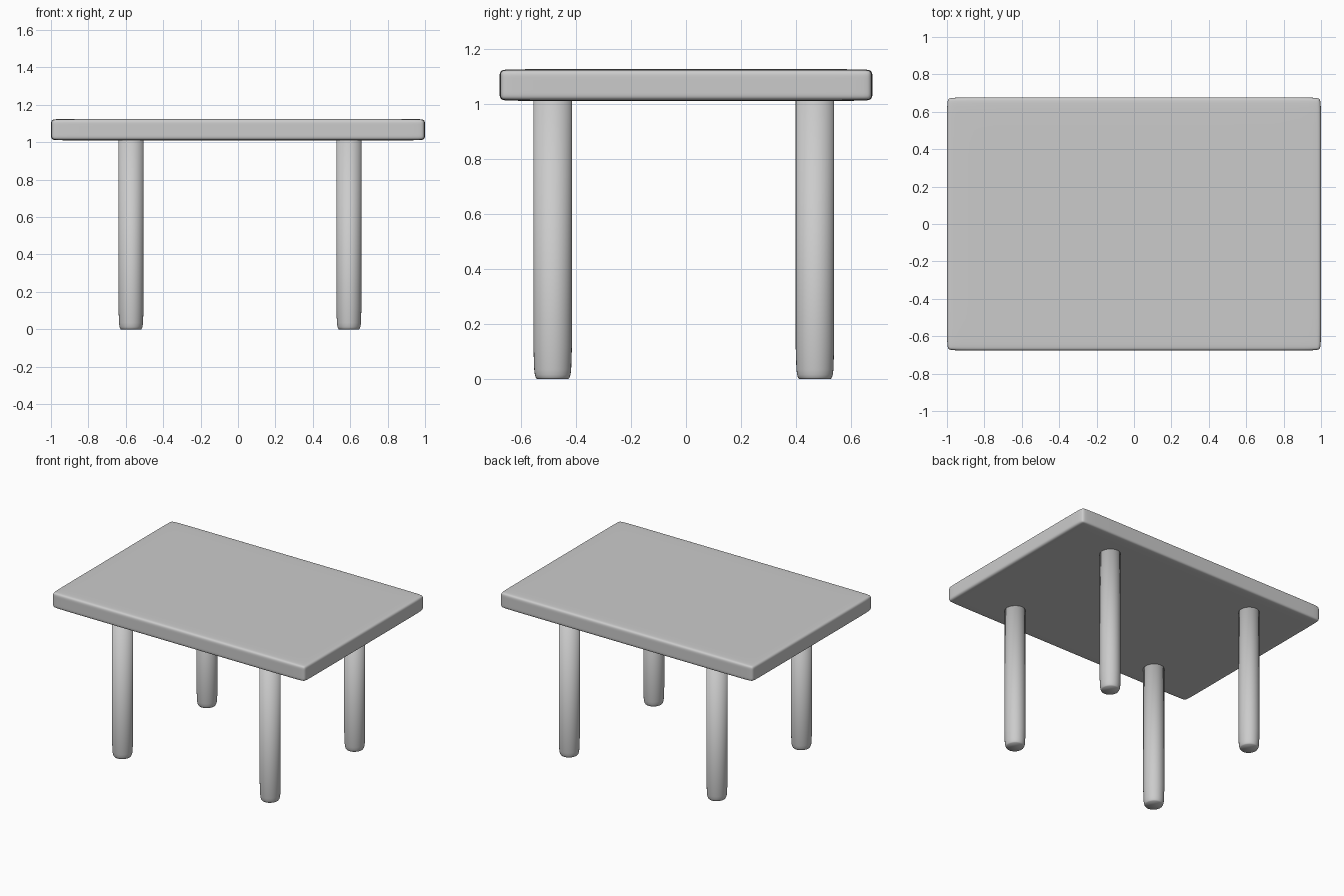
import bpy, bmesh
from math import cos, sin, pi

if "Cube" in bpy.data.objects:
    bpy.data.objects.remove(bpy.data.objects["Cube"])


def finish(name, bm, location=(0, 0, 0)):
    bmesh.ops.recalc_face_normals(bm, faces=bm.faces[:])
    mesh = bpy.data.meshes.new(name)
    bm.to_mesh(mesh)
    bm.free()
    mesh.shade_smooth()
    obj = bpy.data.objects.new(name, mesh)
    obj.location = location
    bpy.context.collection.objects.link(obj)
    return obj


def soft_box(name, half, inset, location):
    """Box with support loops near every edge, softened by subdivision."""
    bm = bmesh.new()
    bmesh.ops.create_cube(bm, size=2)
    bmesh.ops.scale(bm, vec=half, verts=bm.verts[:])
    for axis in range(3):
        for side in (-1, 1):
            co, no = [0, 0, 0], [0, 0, 0]
            co[axis] = side * (half[axis] - inset[axis])
            no[axis] = 1
            geom = bm.verts[:] + bm.edges[:] + bm.faces[:]
            bmesh.ops.bisect_plane(bm, geom=geom, plane_co=co, plane_no=no)
    obj = finish(name, bm, location)
    sub = obj.modifiers.new("soften", 'SUBSURF')
    sub.levels = sub.render_levels = 3
    return obj


def leg(name, x, y, sides=32):
    """Slightly oval round post with a softened foot."""
    profile = [(0.0, 0.82), (0.006, 0.88), (0.016, 0.925), (0.035, 0.96),
               (0.12, 1.0), (1.03, 1.0)]
    bm = bmesh.new()
    rings = [[bm.verts.new((0.067 * r * cos(2 * pi * i / sides),
                            0.070 * r * sin(2 * pi * i / sides), z))
              for i in range(sides)] for z, r in profile]
    for a, b in zip(rings, rings[1:]):
        for i in range(sides):
            j = (i + 1) % sides
            bm.faces.new((a[i], a[j], b[j], b[i]))
    bm.faces.new(rings[0])
    bm.faces.new(rings[-1])
    return finish(name, bm, (x, y, 0))


# Table top
soft_box("table_top", (1.0, 0.677, 0.0575), (0.06, 0.05, 0.03), (0, 0, 1.0675))

# Four legs
for depth, y in (("front", -0.484), ("back", 0.468)):
    for side, x in (("left", -0.572), ("right", 0.593)):
        leg(f"{depth}_{side}_leg", x, y)
